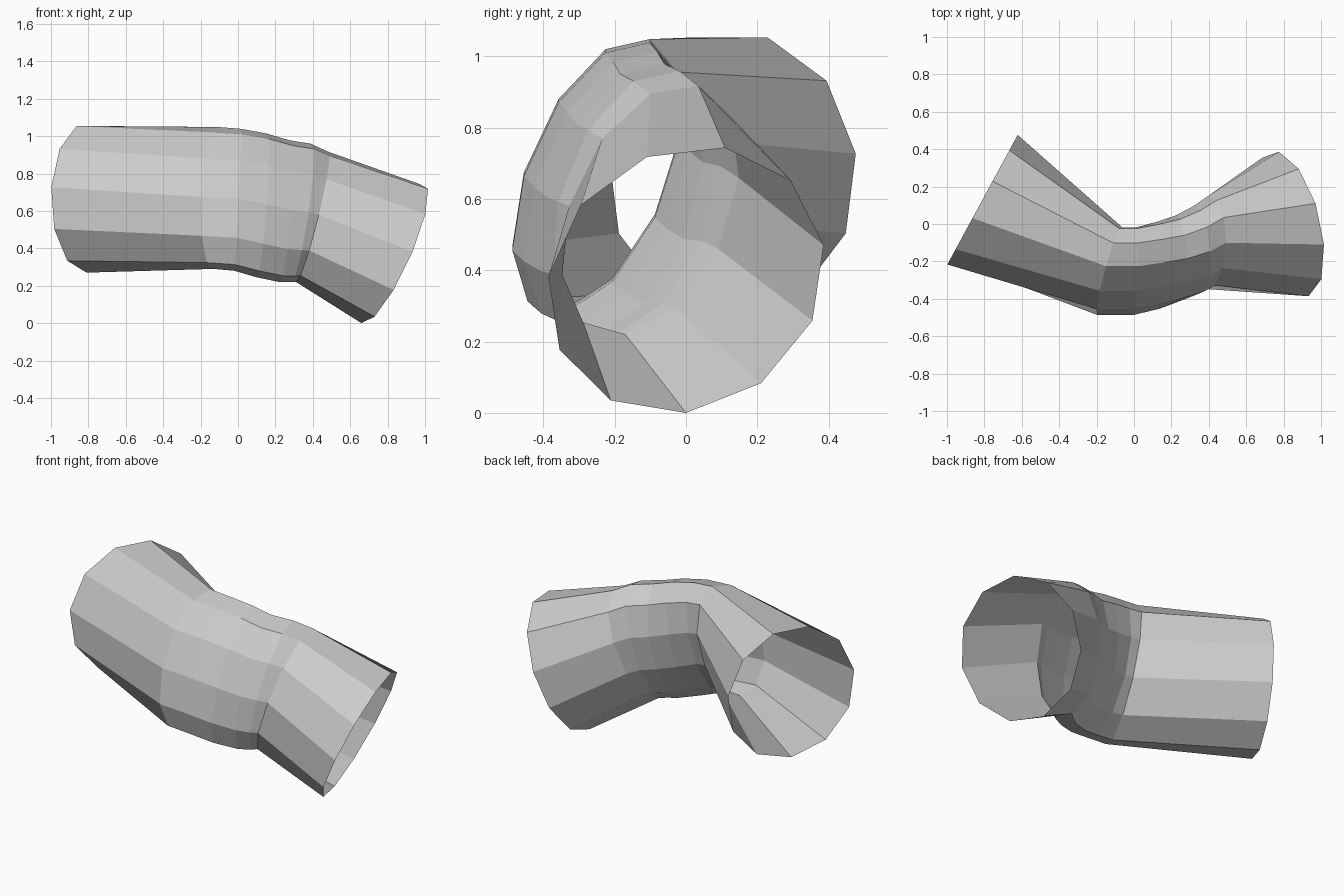
import bpy, bmesh
from math import sin, cos, pi
from mathutils import Vector

if "Cube" in bpy.data.objects:
    bpy.data.objects.remove(bpy.data.objects["Cube"])

SIDES = 11

# Cross-sections along the bent pipe: centre, frontward half-axis, upward half-axis
SECTIONS = [
    ((-0.81, 0.13, 0.67), (-0.19, -0.35, 0.0), (0.0, 0.0, 0.40)),
    ((-0.13, -0.25, 0.67), (-0.07, -0.22, -0.05), (0.0, 0.09, 0.38)),
    ((0.00, -0.25, 0.66), (0.0, -0.22, -0.05), (0.02, 0.09, 0.38)),
    ((0.13, -0.22, 0.63), (0.02, -0.22, -0.05), (0.03, 0.08, 0.385)),
    ((0.25, -0.18, 0.60), (0.03, -0.22, -0.05), (0.03, 0.06, 0.38)),
    ((0.34, -0.14, 0.59), (0.03, -0.23, -0.05), (0.06, 0.06, 0.37)),
    ((0.40, -0.10, 0.57), (0.02, -0.24, -0.04), (0.09, 0.07, 0.35)),
    ((0.83, 0.0, 0.373), (0.08, -0.39, -0.045), (0.17, 0.0, 0.373)),
]


def add_ring(bm, centre, front, up):
    c, u, v = Vector(centre), Vector(front), Vector(up)
    angles = [2 * pi * i / SIDES for i in range(SIDES)]
    return [bm.verts.new(c + u * sin(a) - v * cos(a)) for a in angles]


# Open-ended faceted pipe: bridge each ring to the next
bm = bmesh.new()
rings = [add_ring(bm, *s) for s in SECTIONS]
for a, b in zip(rings, rings[1:]):
    for i in range(SIDES):
        j = (i + 1) % SIDES
        bm.faces.new((a[i], a[j], b[j], b[i]))
bmesh.ops.recalc_face_normals(bm, faces=bm.faces)

mesh = bpy.data.meshes.new("bent_pipe")
bm.to_mesh(mesh)
bm.free()
pipe = bpy.data.objects.new("bent_pipe", mesh)
bpy.context.collection.objects.link(pipe)
